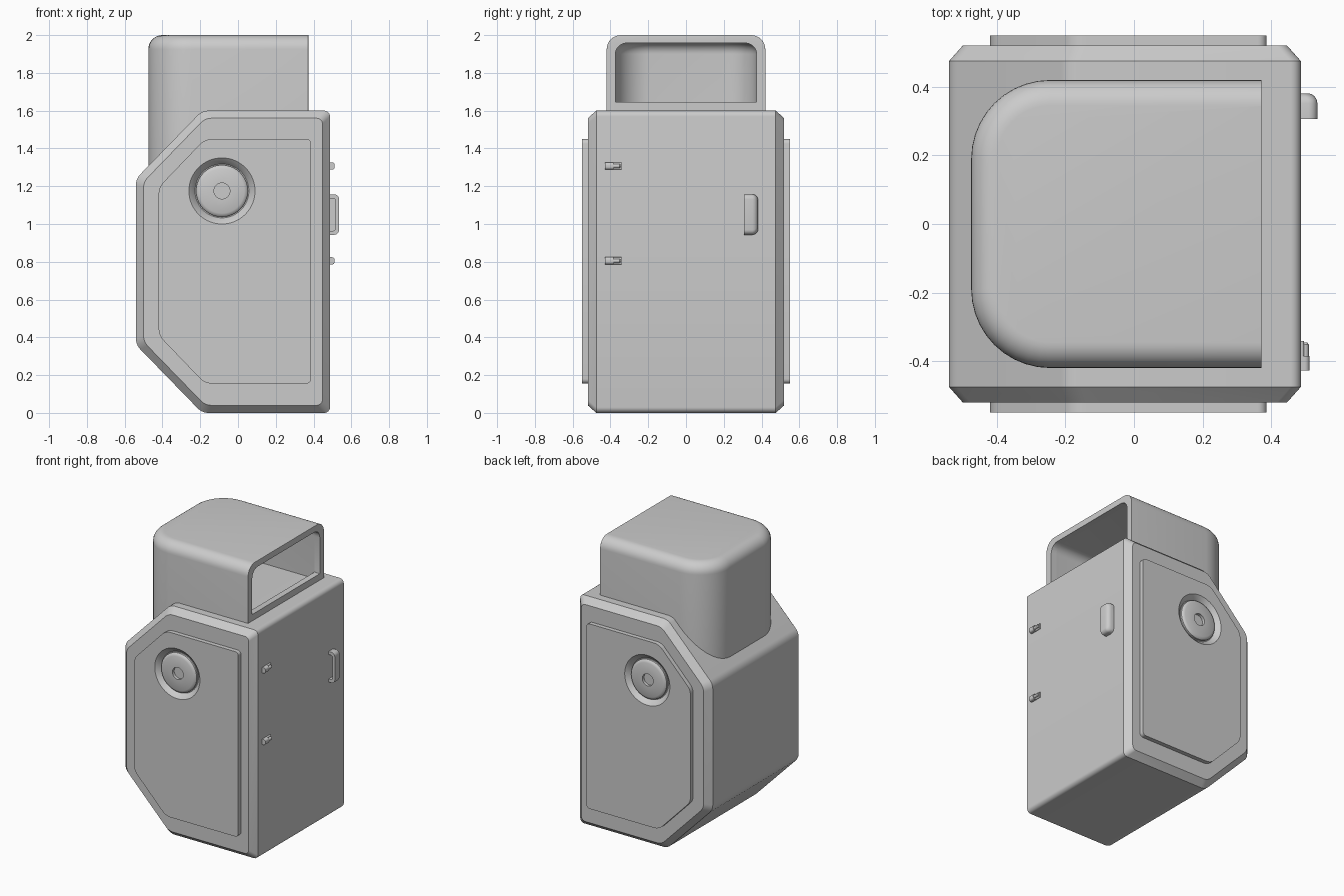
import bpy, bmesh, math
from mathutils import Vector

if "Cube" in bpy.data.objects:
    bpy.data.objects.remove(bpy.data.objects["Cube"])


def finish(name, bm):
    bmesh.ops.recalc_face_normals(bm, faces=bm.faces)
    me = bpy.data.meshes.new(name)
    bm.to_mesh(me)
    bm.free()
    ob = bpy.data.objects.new(name, me)
    bpy.context.collection.objects.link(ob)
    return ob


def loft(name, rings):
    """Skin equal-length rings of 3D points and cap both ends."""
    bm = bmesh.new()
    vs = [[bm.verts.new(p) for p in r] for r in rings]
    n = len(vs[0])
    for a, b in zip(vs, vs[1:]):
        for i in range(n):
            j = (i + 1) % n
            bm.faces.new((a[i], a[j], b[j], b[i]))
    bm.faces.new(vs[0])
    bm.faces.new(vs[-1])
    return finish(name, bm)


def rounded(pts, radii, seg=6):
    """2D polygon with each corner replaced by an arc."""
    out = []
    for i, r in enumerate(radii):
        p = Vector(pts[i])
        a = (Vector(pts[i - 1]) - p).normalized()
        b = (Vector(pts[(i + 1) % len(pts)]) - p).normalized()
        half = a.angle(b) / 2
        c = p + (a + b).normalized() * r / math.sin(half)
        t0 = p + a * r / math.tan(half) - c
        sweep = t0.angle_signed(p + b * r / math.tan(half) - c)
        for k in range(seg + 1):
            t = -sweep * k / seg
            out.append((c.x + t0.x * math.cos(t) - t0.y * math.sin(t),
                        c.y + t0.x * math.sin(t) + t0.y * math.cos(t)))
    return out


def xz(pts, y):
    return [(x, y, z) for x, z in pts]


def rect(x0, x1, y0, y1):
    return [(x0, y0), (x1, y0), (x1, y1), (x0, y1)]


def cut(ob, cutter):
    m = ob.modifiers.new("cut", 'BOOLEAN')
    m.object = cutter
    m.solver = 'EXACT'
    bpy.context.view_layer.update()
    me = bpy.data.meshes.new_from_object(
        ob.evaluated_get(bpy.context.evaluated_depsgraph_get()))
    ob.modifiers.clear()
    ob.data = me
    bpy.data.objects.remove(cutter)


def lathe_y(name, profile, cx, cz, side, seg=64):
    """Revolve (radius, y) points about a y-parallel axis."""
    return loft(name, [[(cx + r * math.cos(2 * math.pi * k / seg), side * y,
                         cz + r * math.sin(2 * math.pi * k / seg))
                        for k in range(seg)] for r, y in profile])


# Body: clipped cabinet profile with chamfered front and back rims
def cabinet(d):
    k = d * 0.414
    pts = [(-.19 + k, d), (.487 - d, d), (.487 - d, 1.6 - d), (-.19 + k, 1.6 - d),
           (-.54 + d, 1.24 - k), (-.54 + d, .36 + k)]
    return rounded(pts, [.08, .03, .03, .08, .08, .08])


loft("body", [xz(cabinet(d), y) for d, y in
              ((.04, -.52), (0, -.475), (0, .475), (.04, .52))])

# Side panels with a conical recess and a dial, front and back
panel = rounded([(-.175, .155), (.387, .155), (.387, 1.45), (-.175, 1.45),
                 (-.42, 1.195), (-.42, .41)], [.09, .025, .025, .09, .09, .09])
for side, label in ((-1, "front"), (1, "back")):
    p = loft(label + "_panel", [xz(panel, side * .50), xz(panel, side * .55)])
    cut(p, lathe_y("cutter", [(.13, .49), (.143, .521), (.175, .55), (.186, .56)],
                   -.085, 1.175, side))
    lathe_y(label + "_dial", [(.137, .505), (.137, .532), (.131, .539), (.118, .545),
                              (.042, .545), (.042, .525)], -.085, 1.175, side)


# Hood: rounded plan, filleted roof, open toward +x
def hood_plan(d, x1):
    return rounded(rect(-.475 + d, x1, -.42 + d, .42 - d),
                   [.23 - d, .001, .001, .23 - d], 10)


def hood_shell(name, d, x1, bottom, top, r):
    rings = [[(x, y, bottom) for x, y in hood_plan(d, x1)]]
    for k in range(9):
        t = math.pi / 2 * k / 8
        rings.append([(x, y, top - r + r * math.sin(t))
                      for x, y in hood_plan(d + r * (1 - math.cos(t)), x1)])
    return loft(name, rings)


hood = hood_shell("hood", 0, .372, 1.25, 2.0, .075)
cut(hood, hood_shell("cutter", .045, .33, 1.1, 1.96, .06))
mouth = rounded(rect(-.374, .374, 1.645, 1.958), [.004, .004, .06, .06])
cut(hood, loft("cutter", [[(x, y, z) for y, z in mouth] for x in (.25, .5)]))

# Door handle: cupped pull open toward -y
rings = []
for y, d in ((.307, 0), (.352, 0), (.362, .002), (.371, .007), (.377, .014), (.381, .024)):
    rings.append(xz(rounded(rect(.46, .535 - d, .943 + d, 1.157 - d),
                            [.004, .026, .026, .004]), y))
handle = loft("door_handle", rings)
grip = rounded(rect(.44, .516, .964, 1.136), [.004, .012, .012, .004])
cut(handle, loft("cutter", [xz(grip, .25), xz(grip, .36)]))

# Hinges: knuckle block with a slimmer pin
for z, label in ((1.307, "upper"), (.805, "lower")):
    block = rounded(rect(.47, .512, z - .019, z + .019), [.004, .014, .014, .004])
    loft(label + "_hinge_knuckle", [xz(block, -.428), xz(block, -.385)])
    leaf = rounded(rect(.47, .496, z - .019, z + .019), [.004, .006, .006, .004])
    loft(label + "_hinge_leaf", [xz(leaf, -.40), xz(leaf, -.342)])
    lathe_y(label + "_hinge_pin", [(.011, -.39), (.011, -.352), (.006, -.345)],
            .499, z, 1, 20)

# Smooth curved parts, keep hard edges
bpy.ops.object.select_all(action='DESELECT')
for ob in bpy.context.scene.objects:
    ob.select_set(True)
    bpy.context.view_layer.objects.active = ob
bpy.ops.object.shade_smooth_by_angle(angle=math.radians(30))
